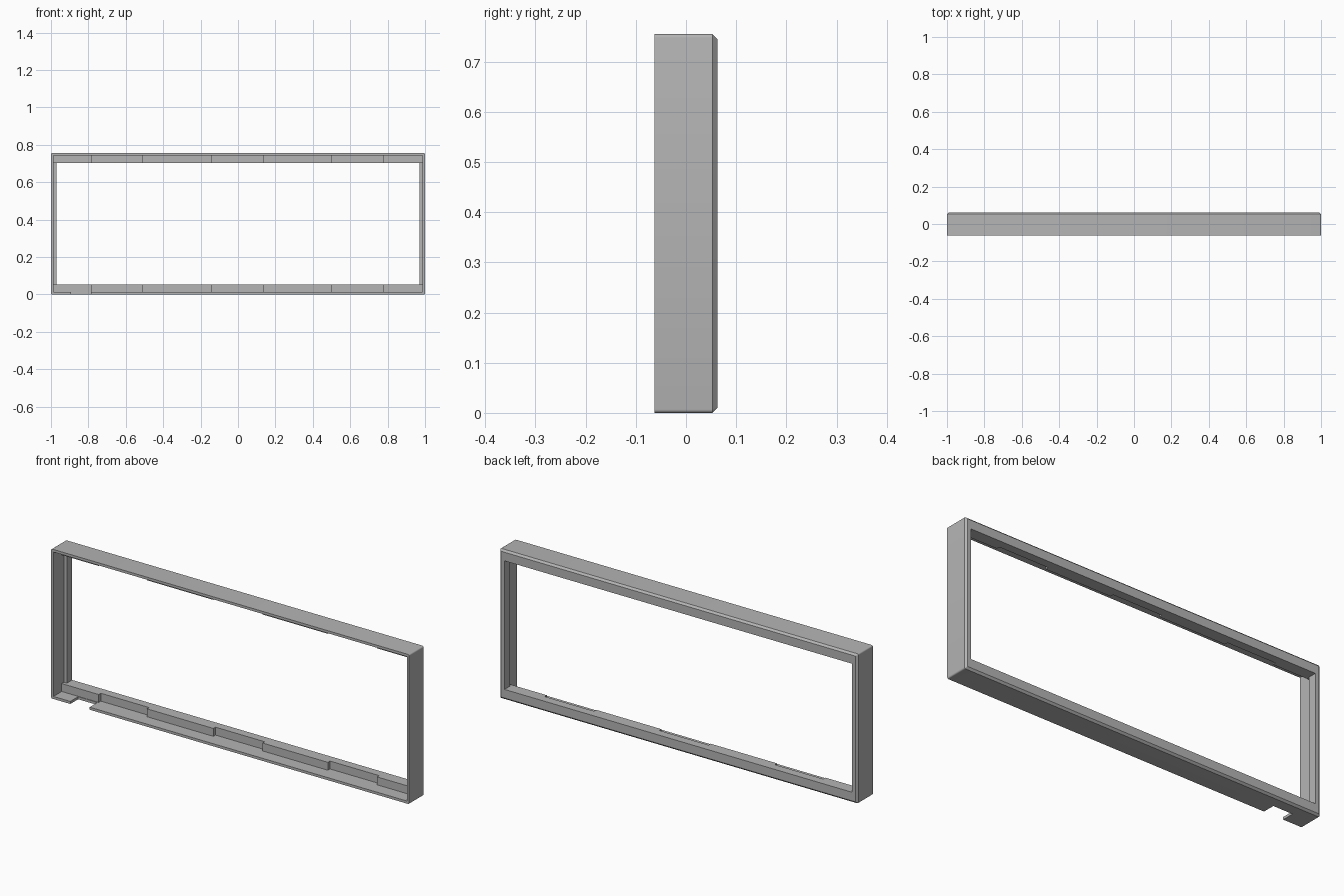
import bpy, bmesh, math
from mathutils import Vector

cube = bpy.data.objects.get("Cube")
if cube:
    bpy.data.objects.remove(cube, do_unlink=True)

HALF_W, HEIGHT = 1.0, 0.755
FRONT, BACK = -0.0625, 0.0625
WALL, RAIL, STILE = 0.013, 0.053, 0.03   # shell, top/bottom lip and side lip widths
BOSS_Y, LIP_Y = 0.003, 0.02              # front of screw bosses, front of lip
OUT = 0.05                               # cutter overshoot

grey = bpy.data.materials.new("plain grey")
grey.use_nodes = True
colour = (0.46, 0.46, 0.46, 1)
grey.diffuse_color = colour
grey.node_tree.nodes["Principled BSDF"].inputs["Base Color"].default_value = colour


def add_object(name, bm):
    bmesh.ops.recalc_face_normals(bm, faces=bm.faces)
    mesh = bpy.data.meshes.new(name)
    bm.to_mesh(mesh)
    bm.free()
    mesh.materials.append(grey)
    obj = bpy.data.objects.new(name, mesh)
    bpy.context.collection.objects.link(obj)
    return obj


def box(name, x, y, z):
    bm = bmesh.new()
    bmesh.ops.create_cube(bm, size=1)
    for v in bm.verts:
        v.co = Vector([r[0] if c < 0 else r[1] for c, r in zip(v.co, (x, y, z))])
    return add_object(name, bm)


def peg(name, x, z):
    bm = bmesh.new()
    bmesh.ops.create_cone(bm, cap_ends=True, segments=20, radius1=0.012, radius2=0.012, depth=0.08)
    for v in bm.verts:
        a, b, c = v.co
        v.co = (x + a, BOSS_Y + c, z + b)
    return add_object(name, bm)


def ring(bm, y, inset, radius, steps=4):
    """Rounded rectangle of vertices around the frame outline."""
    verts = []
    w, h = HALF_W - inset - radius, HEIGHT / 2 - inset - radius
    for q, (sx, sz) in enumerate(((1, 1), (-1, 1), (-1, -1), (1, -1))):
        for i in range(steps + 1):
            a = math.pi / 2 * (q + i / steps)
            verts.append(bm.verts.new((sx * w + radius * math.cos(a), y,
                                       HEIGHT / 2 + sz * h + radius * math.sin(a))))
    return verts


def cut(target, cutter):
    mod = target.modifiers.new("cut", 'BOOLEAN')
    mod.operation = 'DIFFERENCE'
    mod.solver = 'EXACT'
    mod.object = cutter
    bpy.context.view_layer.objects.active = target
    bpy.ops.object.modifier_apply(modifier=mod.name)
    bpy.data.objects.remove(cutter, do_unlink=True)


# Solid body with rounded corners and a chamfered back rim
bm = bmesh.new()
rings = [ring(bm, FRONT, 0, 0.007), ring(bm, BACK - 0.0095, 0, 0.007), ring(bm, BACK, 0.0095, 0.002)]
for r0, r1 in zip(rings, rings[1:]):
    for i in range(len(r0)):
        j = (i + 1) % len(r0)
        bm.faces.new((r0[i], r0[j], r1[j], r1[i]))
bm.faces.new(rings[0])
bm.faces.new(rings[-1])
frame = add_object("display_frame", bm)

# Hollow front pocket, down to the screw bosses
inner_x = (-HALF_W + WALL, HALF_W - WALL)
inner_z = (WALL, HEIGHT - WALL)
cut(frame, box("pocket_cutter", inner_x, (FRONT - OUT, BOSS_Y), inner_z))

# Deeper recesses between the bosses, and along the sides
for x in ((-0.78, -0.51), (-0.14, 0.135), (0.5, 0.775)):
    cut(frame, box("recess_cutter", x, (FRONT - OUT, LIP_Y), inner_z))
cut(frame, box("side_cutter", inner_x, (FRONT - OUT, LIP_Y), (RAIL, HEIGHT - RAIL)))

# Window opening
cut(frame, box("window_cutter", (-HALF_W + STILE, HALF_W - STILE), (FRONT - OUT, BACK + OUT),
               (RAIL, HEIGHT - RAIL)))

# Cable notch in the bottom wall
cut(frame, box("notch_cutter", (-0.893, -0.785), (FRONT - OUT, 0.0), (-OUT, 0.03)))

# Blind screw holes
for z, last in ((0.034, 0.93), (0.721, 0.91)):
    for x in (-0.93, -0.32, 0.32, last):
        cut(frame, peg("hole_cutter", x, z))

bpy.ops.object.select_all(action='DESELECT')
frame.select_set(True)
bpy.context.view_layer.objects.active = frame
bpy.ops.object.shade_smooth_by_angle(angle=math.radians(30))
